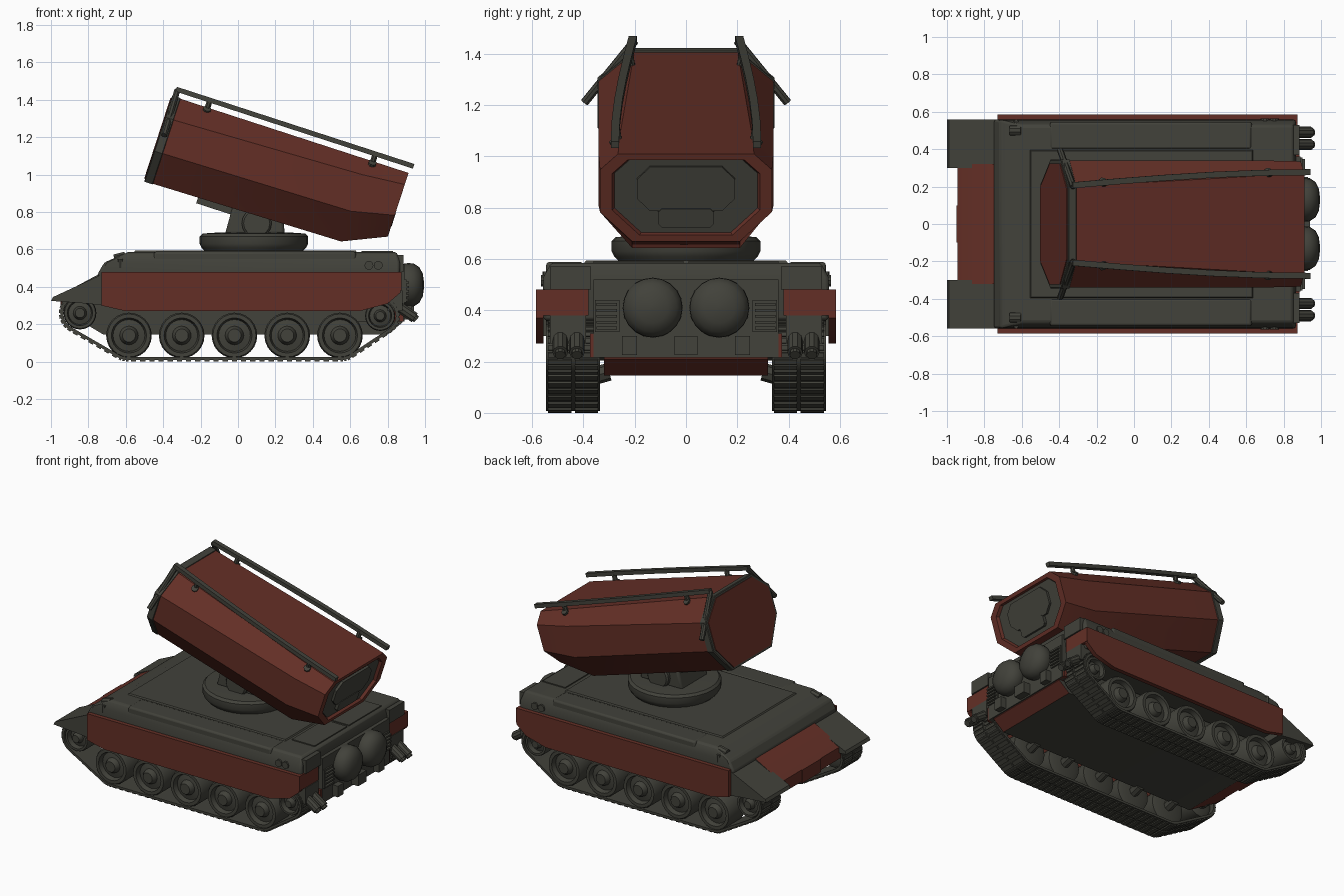
import bpy, bmesh, math
from mathutils import Matrix, Vector

if "Cube" in bpy.data.objects:
    bpy.data.objects.remove(bpy.data.objects["Cube"])


def material(name, col):
    m = bpy.data.materials.new(name)
    m.diffuse_color = (*col, 1)
    m.use_nodes = True
    m.node_tree.nodes["Principled BSDF"].inputs["Base Color"].default_value = m.diffuse_color
    return m


RED = material("rust_red", (0.125, 0.028, 0.019))
GREY = material("dark_olive_grey", (0.054, 0.054, 0.043))


def finish(name, bm, mat, mat2=None, rule=None):
    bmesh.ops.recalc_face_normals(bm, faces=bm.faces)
    if rule:
        bm.normal_update()
        for f in bm.faces:
            f.material_index = int(rule(f))
    me = bpy.data.meshes.new(name)
    bm.to_mesh(me)
    bm.free()
    ob = bpy.data.objects.new(name, me)
    me.materials.append(mat)
    if mat2:
        me.materials.append(mat2)
    bpy.context.collection.objects.link(ob)
    return ob


def loft(name, sections, mat, mat2=None, rule=None, closed=False):
    bm = bmesh.new()
    rings = [[bm.verts.new(p) for p in s] for s in sections]
    n = len(rings[0])
    pairs = list(zip(rings, rings[1:])) + ([(rings[-1], rings[0])] if closed else [])
    for a, b in pairs:
        for i in range(n):
            j = (i + 1) % n
            bm.faces.new((a[i], a[j], b[j], b[i]))
    if not closed:
        bm.faces.new(rings[0])
        bm.faces.new(rings[-1])
    return finish(name, bm, mat, mat2, rule)


def prism(name, prof, y0, y1, mat, mat2=None, rule=None):
    return loft(name, [[(x, y, z) for x, z in prof] for y in (y0, y1)], mat, mat2, rule)


def box(name, x0, x1, y0, y1, z0, z1, mat):
    return prism(name, [(x0, z0), (x1, z0), (x1, z1), (x0, z1)], y0, y1, mat)


def lathe(name, prof, place, mat, seg=24):
    ang = [2 * math.pi * i / seg for i in range(seg)]
    return loft(name, [[place(r * math.cos(a), r * math.sin(a), h) for a in ang]
                       for r, h in prof], mat)


def rod(name, a, b, r, mat, seg=8):
    a, b = Vector(a), Vector(b)
    rot = (b - a).to_track_quat('Z', 'Y').to_matrix()
    return lathe(name, [(r, 0), (r, (b - a).length)],
                 lambda x, y, h: a + rot @ Vector((x, y, h)), mat, seg)


def bevel(ob, w):
    m = ob.modifiers.new("bevel", 'BEVEL')
    m.width, m.segments, m.limit_method = w, 2, 'ANGLE'
    return ob


# lower hull, red ends with dark belly and sides
prism("lower_hull", [(-.74, .47), (-.945, .36), (-.945, .28), (-.72, .145), (.80, .145), (.88, .21),
                     (.88, .25), (.6, .47)], -.32, .32, RED, GREY,
      lambda f: f.normal.z < -.95 or abs(f.normal.y) > .9)
box("rear_hull", .6, .89, -.36, .36, .215, .52, GREY)


# upper hull, stacked rectangles
def rect(z, x0, x1, y):
    return [(x0, -y, z), (x1, -y, z), (x1, y, z), (x0, y, z)]


bevel(loft("upper_hull", [rect(.36, -.73, .85, .555), rect(.47, -.75, .865, .558),
                          rect(.53, -.715, .865, .555), rect(.585, -.59, .85, .525)], GREY), .012)
loft("deck_plate", [rect(.58, -.56, .64, .40), rect(.593, -.55, .63, .39)], GREY)
for i in (0, 1):
    box("engine_cover", .66, .83, -.36 + i * .37, -.01 + i * .37, .58, .592, GREY)
box("nose_fitting", -.95, -.86, -.10, .10, .27, .36, RED)

# turntable and neck
top = lambda x, y, h: (.085 + x, y, h)
lathe("turntable", [(.25, .58), (.28, .61), (.29, .63), (.29, .67), (.275, .685), (.2, .69)], top, GREY, 28)
bevel(prism("launcher_neck", [(-.07, .68), (.25, .68), (.24, .80), (-.02, .86)], -.14, .14, GREY), .015)
lathe("neck_pivot", [(.07, -.17), (.08, -.16), (.08, .16), (.07, .17)],
      lambda x, y, h: (.1 + x, h, .74 + y), GREY, 16)


# launcher housing in tilted coordinates: u along, y across, w up
def P(u, y, w):
    return (-.353 + .951 * u + .309 * w, y, 1.42 - .309 * u + .951 * w)


def octagon(u, tw, hw, ct, h, cb, bw, k=1.0):
    half = [(tw, 0), (hw, -ct), (hw, -h + cb), (bw, -h)]
    pts = half + [(-y, w) for y, w in reversed(half)]
    return [P(u, y * k, -h / 2 + (w + h / 2) * k) for y, w in pts]


def tilted_box(name, u0, u1, y0, y1, w0, w1, mat, c=0.0):
    pts = [(y0 + c, w0), (y1 - c, w0), (y1, w0 + c), (y1, w1 - c),
           (y1 - c, w1), (y0 + c, w1), (y0, w1 - c), (y0, w0 + c)]
    if c == 0:
        pts = [(y0, w0), (y1, w0), (y1, w1), (y0, w1)]
    return loft(name, [[P(u, y, w) for y, w in pts] for u in (u0, u1)], mat)


front = (.2, .34, .12, .478, .17, .21)
back = (.265, .335, .065, .358, .12, .21)
loft("launcher_housing", [octagon(.02, *front), octagon(1.10, .258, .34, .085, .46, .17, .21),
                          octagon(1.33, *back), octagon(1.33, *back, .86), octagon(1.305, *back, .83)], RED)
loft("front_collar", [octagon(0, *front, 1.0), octagon(.004, *front, 1.015),
                      octagon(.045, *front, 1.015), octagon(.05, *front, .99)], GREY)
loft("front_cover", [octagon(-.005, *front, .95), octagon(.01, *front, .95)], RED)
loft("rear_panel", [octagon(1.29, *back, .83), octagon(1.312, *back, .83)], GREY)
tilted_box("rear_hatch", 1.30, 1.328, -.19, .19, -.235, -.055, GREY, .05)
tilted_box("rear_latch", 1.30, 1.332, -.11, .11, -.30, -.225, GREY, .015)
tilted_box("belly_block", .30, .55, -.12, .12, -.505, -.46, GREY)

# roof rails with posts, and braces across the front corners
for s in (1, -1):
    secs = []
    for i in range(6):
        t = i / 5
        y = .207 + .07 * math.sin(t * math.pi / 2)
        secs.append([P(.01 + 1.335 * t, s * (y + a), .042 + b)
                     for a, b in ((-.016, -.013), (.016, -.013), (.016, .013), (-.016, .013))])
    loft("roof_rail", secs, GREY)
    for u, y in ((.20, .22), (1.13, .272)):
        rod("rail_post", P(u, s * (y - .01), -.03), P(u, s * y, .04), .016, GREY)
        rod("rail_foot", P(u, s * (y - .01), -.03), P(u, s * (y + .012), -.005), .022, GREY)
    rod("front_brace", (-.325, s * .2, 1.45), (-.395, s * .395, 1.21), .017, GREY)


# running gear
def arc(cx, cz, r, a0, a1, n):
    return [(cx + r * math.cos(math.radians(a0 + (a1 - a0) * i / n)),
             cz + r * math.sin(math.radians(a0 + (a1 - a0) * i / n))) for i in range(n + 1)]


def track_path(off):
    return (arc(.76, .245, .10 - off, -65, 90, 10) + arc(-.845, .26, .105 - off, 90, 245, 10)
            + arc(-.583, .14, .132 - off, 245, 270, 3) + arc(.545, .14, .132 - off, 270, 295, 3))


def track_pads(name, s):
    bm = bmesh.new()
    path = track_path(0)
    for (x0, z0), (x1, z1) in zip(path, path[1:] + path[:1]):
        d = Vector((x1 - x0, 0, z1 - z0))
        n = max(1, round(d.length / .05))
        if d.length < .012:
            continue
        for i in range(n):
            c = Vector((x0, 0, z0)) + d * ((i + .5) / n)
            for y in (.388, .492):
                m = (Matrix.Translation((c.x, s * y, c.z)) @ Matrix.Rotation(-math.atan2(d.z, d.x), 4, 'Y')
                     @ Matrix.Diagonal((min(.028, d.length * .7), .09, .016, 1)))
                bmesh.ops.create_cube(bm, size=1, matrix=m)
    return finish(name, bm, GREY)


wheel = [(.01, .545), (.035, .545), (.045, .53), (.05, .512), (.085, .505), (.094, .537),
         (.115, .537), (.122, .525), (.122, .37), (.09, .36), (.02, .36)]
for s in (1, -1):
    for x in (-.583, -.301, -.019, .263, .545):
        lathe("road_wheel", wheel, lambda a, b, h: (x + a, s * h, .14 + b), GREY)
        rod("wheel_axle", (x, s * .30, .16), (x, s * .37, .14), .035, GREY)
    for x, z, k, nm in ((-.845, .26, .72, "drive_sprocket"), (.76, .245, .66, "rear_idler")):
        lathe(nm, wheel, lambda a, b, h: (x + a * k, s * h, z + b * k), GREY)
        rod(nm + "_axle", (x, s * .30, z), (x, s * .37, z), .04, GREY)
    loft("track_band", [[(xo, s * .335, zo), (xo, s * .545, zo), (xi, s * .545, zi), (xi, s * .335, zi)]
                        for (xo, zo), (xi, zi) in zip(track_path(0), track_path(.016))], GREY, closed=True)
    track_pads("track_pads", s)

    # fenders and side skirts
    prism("front_fender", [(-1, .325), (-.99, .345), (-.72, .47), (-.72, .30), (-.8, .31)],
          s * .30, s * .56, GREY)
    prism("side_skirt", [(-.73, .48), (.87, .48), (.87, .37), (.80, .31), (.65, .27), (-.60, .27), (-.73, .30)],
          s * .555, s * .585, RED)
    box("skirt_end", .84, .875, s * .38, s * .585, .38, .48, RED)
    box("rear_corner_plate", .82, .885, s * .29, s * .375, .215, .31, RED)

    # rear drums, vents, brackets and pipes
    lathe("rear_drum", [(.09, .85), (.112, .88), (.117, .91), (.115, .94), (.095, .97), (.06, .988), (.01, .995)],
          lambda a, b, h: (h, s * .13 + a, .41 + b), GREY, 20)
    box("vent_frame", .87, .90, s * .26, s * .355, .315, .44, GREY)
    for i in range(5):
        box("vent_slat", .89, .915, s * .268, s * .348, .325 + i * .023, .336 + i * .023, GREY)
    box("tow_bracket", .87, .93, s * .19, s * .25, .225, .30, GREY)
    for y in (.425, .49):
        rod("exhaust_pipe", (.82, s * y, .32), (.945, s * y, .235), .03, GREY, 10)
        rod("exhaust_tip", (.91, s * y, .265), (.955, s * y, .225), .021, GREY, 10)
    box("pipe_mount", .80, .88, s * .39, s * .53, .27, .38, GREY)

    # lamps and stowage on the hull corners
    rod("front_lamp", (-.66, s * .5, .545), (-.60, s * .5, .56), .03, GREY, 10)
    rod("front_lamp_guard", (-.63, s * .545, .50), (-.63, s * .545, .55), .014, GREY)
    for x in (.70, .75):
        rod("rear_lamp", (x, s * .52, .515), (x, s * .565, .515), .024, GREY, 10)
    bevel(box("side_locker", -.45, .63, s * .40, s * .545, .5, .588, GREY), .012)
    box("rear_locker", .80, .885, s * .37, s * .53, .48, .57, GREY)
box("tow_hitch", .87, .94, -.045, .045, .225, .30, GREY)

# smooth only the gentle edges
bpy.ops.object.select_all(action='SELECT')
bpy.context.view_layer.objects.active = bpy.context.selected_objects[0]
bpy.ops.object.shade_smooth_by_angle(angle=math.radians(32))
